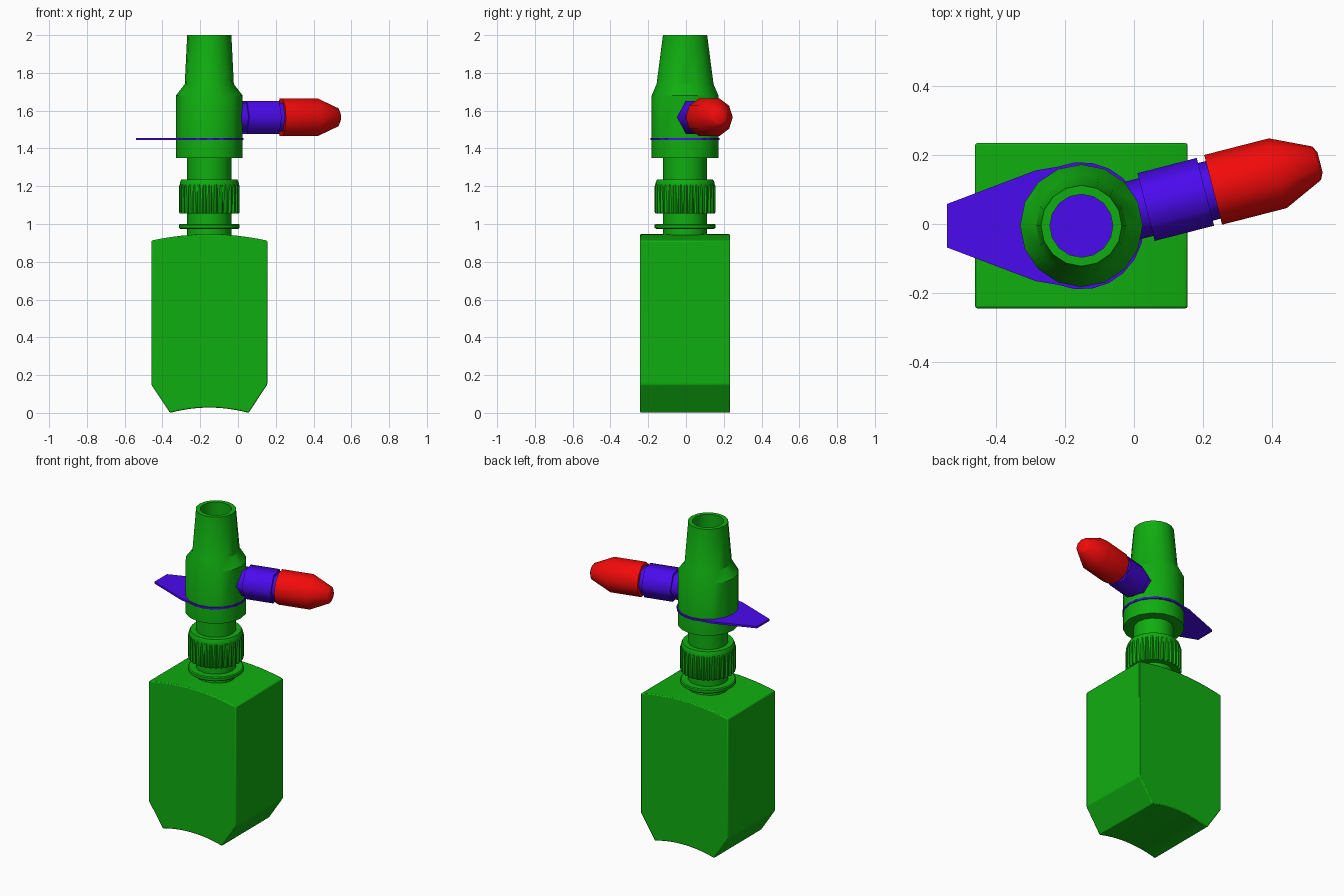
import bpy, bmesh, math
from mathutils import Matrix

if "Cube" in bpy.data.objects:
    bpy.data.objects.remove(bpy.data.objects["Cube"])

CX, CY = -0.152, -0.005


def material(name, rgb):
    m = bpy.data.materials.new(name)
    m.diffuse_color = (*rgb, 1)
    m.use_nodes = True
    m.node_tree.nodes["Principled BSDF"].inputs["Base Color"].default_value = m.diffuse_color
    return m


GREEN = material("green", (0.005, 0.42, 0.005))
PURPLE = material("purple", (0.07, 0.003, 0.85))
RED = material("red", (0.9, 0.003, 0.003))


def finish(name, bm, mat, matrix, angle=32, bevel=0):
    bmesh.ops.recalc_face_normals(bm, faces=bm.faces)
    me = bpy.data.meshes.new(name)
    bm.to_mesh(me)
    bm.free()
    me.materials.append(mat)
    me.shade_smooth()
    me.set_sharp_from_angle(angle=math.radians(angle))
    ob = bpy.data.objects.new(name, me)
    ob.matrix_world = matrix
    bpy.context.collection.objects.link(ob)
    if bevel:
        b = ob.modifiers.new("edge_bevel", "BEVEL")
        b.width, b.segments = bevel, 2
        b.limit_method, b.angle_limit = "ANGLE", math.radians(30)
    return ob


def lathe(name, profile, n, mat, matrix, hollow=False, angle=32, wave=(1,)):
    """Revolve (radius, height[, y stretch]) points; hollow joins last ring to first."""
    bm = bmesh.new()
    rings = []
    for r, z, *s in profile:
        ring = []
        for i in range(n):
            a = 2 * math.pi * i / n
            k = r * wave[i % len(wave)]
            ring.append(bm.verts.new((k * math.cos(a), k * math.sin(a) * (s[0] if s else 1), z)))
        rings.append(ring)
    pairs = list(zip(rings, rings[1:]))
    if hollow:
        pairs.append((rings[-1], rings[0]))
    else:
        bm.faces.new(rings[0])
        bm.faces.new(rings[-1])
    for a, b in pairs:
        for i in range(n):
            j = (i + 1) % n
            bm.faces.new((a[i], a[j], b[j], b[i]))
    return finish(name, bm, mat, matrix, angle)


def prism(name, outline, depth, mat, matrix, bevel=0):
    """Extrude a closed outline along local z, centred."""
    bm = bmesh.new()
    f = bm.faces.new([bm.verts.new((x, y, -depth / 2)) for x, y in outline])
    ext = bmesh.ops.extrude_face_region(bm, geom=[f])
    bmesh.ops.translate(bm, vec=(0, 0, depth),
                        verts=[v for v in ext["geom"] if isinstance(v, bmesh.types.BMVert)])
    return finish(name, bm, mat, matrix, bevel=bevel)


AXIS = Matrix.Translation((CX, CY, 0))

# Bottle body: front outline with arched top and hollowed base, extruded front to back
def arch(half, edge, mid, steps=12):
    ts = [-1 + 2 * i / steps for i in range(steps + 1)]
    return [(half * t, mid + (edge - mid) * t * t) for t in ts]

body = arch(0.208, 0.0, 0.028) + [(0.307, 0.15)] + arch(0.307, 0.912, 0.946)[::-1] + [(-0.307, 0.15)]
prism("bottle_body", body, 0.477, GREEN, AXIS @ Matrix.Rotation(math.pi / 2, 4, "X"), bevel=0.006)

# Neck, collar ring and ribbed cap
lathe("neck", [(0.117, 0.90), (0.117, 1.40)], 16, GREEN, AXIS)
lathe("neck_ring", [(0.152, 0.973), (0.161, 0.98), (0.161, 0.996), (0.155, 1.001)], 32, GREEN, AXIS)
lathe("cap_top", [(0.15, 1.06), (0.156, 1.20), (0.156, 1.218), (0.148, 1.236)], 32, GREEN, AXIS)
lathe("cap_ribs", [(0.157, 1.055), (0.161, 1.065), (0.161, 1.20), (0.157, 1.21)],
      128, GREEN, AXIS, wave=(1, 1, 0.94, 0.94))

# Hollow valve head with tapered mouthpiece
lathe("valve_head", [(0.177, 1.35), (0.177, 1.68), (0.13, 1.74, 1.16), (0.117, 2.0),
                     (0.091, 2.0), (0.091, 1.35)], 16, GREEN, AXIS, hollow=True)

# Flat pointer plate: round at the head, tapering to a blunt tab on the left
plate = [(-0.388, -0.063), (-0.132, -0.160)]
plate += [(0.181 * math.cos(math.radians(a)), 0.184 * math.sin(math.radians(a)))
          for a in range(-112, 113, 16)]
plate += [(-0.132, 0.160), (-0.388, 0.063)]
prism("pointer_plate", plate, 0.012, PURPLE, Matrix.Translation((CX, CY, 1.45)))

# Side arm: inner core, sleeve and red nozzle along a slightly turned axis
t = math.radians(14.4)
c, s = math.cos(t), math.sin(t)
ARM = Matrix(((-s, 0, c, CX), (c, 0, s, 0.001), (0, 1, 0, 1.565), (0, 0, 0, 1)))
lathe("arm_core", [(0.086, 0.115), (0.086, 0.40)], 6, PURPLE, ARM, angle=65)
lathe("arm_sleeve", [(0.101, 0.193), (0.101, 0.37)], 6, PURPLE, ARM, angle=65)
lathe("nozzle", [(0.104, 0.393), (0.104, 0.586), (0.05, 0.702), (0.03, 0.712)], 10, RED, ARM, angle=40)
